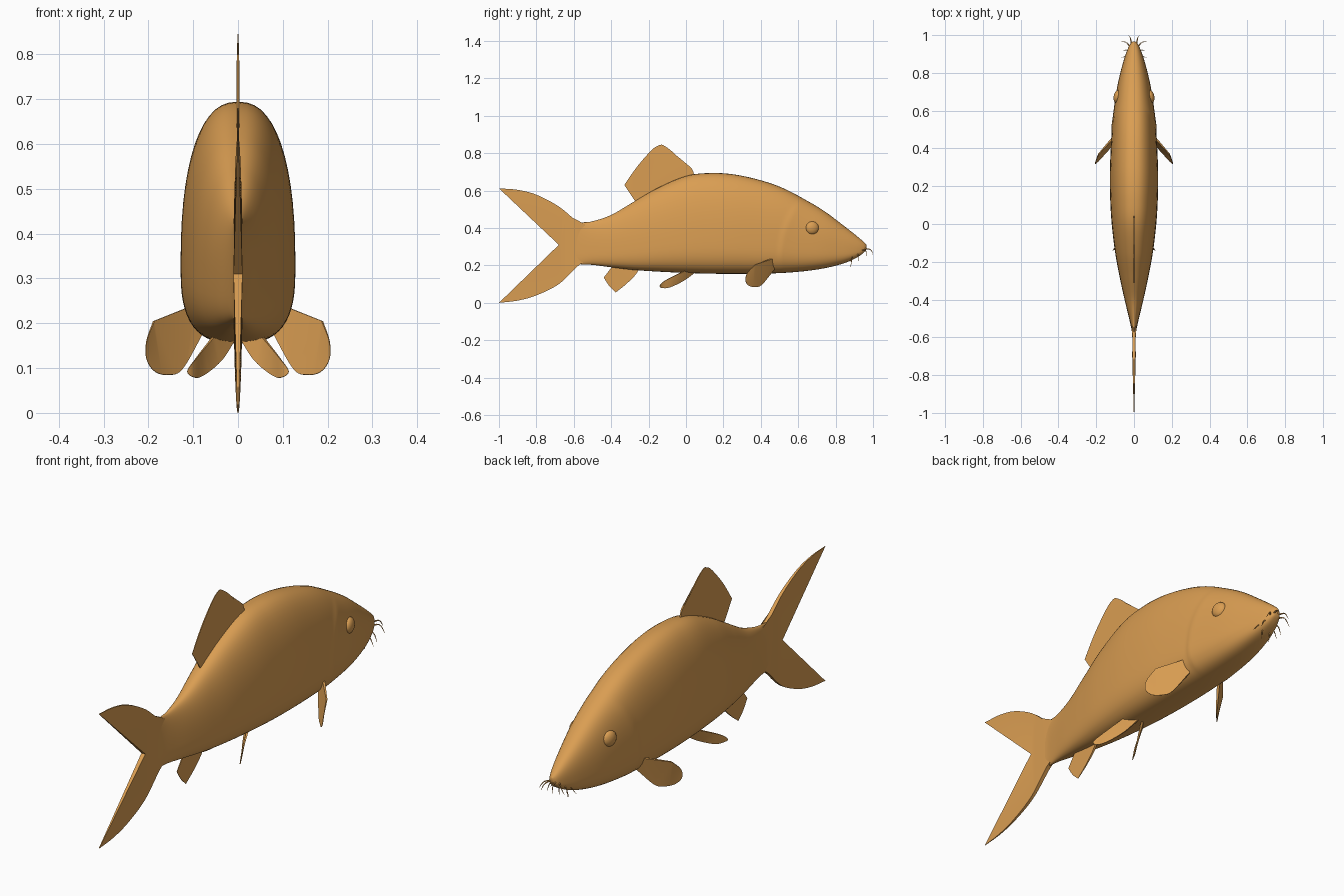
import bpy
import bmesh
import math
from mathutils import Vector

cube = bpy.data.objects.get("Cube")
if cube:
    bpy.data.objects.remove(cube, do_unlink=True)

golden = bpy.data.materials.new("golden_orange")
golden.use_nodes = True
colour = (0.70, 0.34, 0.085, 1)
golden.diffuse_color = colour
shader = next(n for n in golden.node_tree.nodes if n.type == 'BSDF_PRINCIPLED')
shader.inputs["Base Color"].default_value = colour
shader.inputs["Roughness"].default_value = 0.6


def finish(bm, name, angle=40):
    """Turn a bmesh into a smooth shaded object."""
    bmesh.ops.recalc_face_normals(bm, faces=bm.faces)
    mesh = bpy.data.meshes.new(name)
    bm.to_mesh(mesh)
    bm.free()
    mesh.materials.append(golden)
    obj = bpy.data.objects.new(name, mesh)
    bpy.context.collection.objects.link(obj)
    bpy.ops.object.select_all(action='DESELECT')
    obj.select_set(True)
    bpy.context.view_layer.objects.active = obj
    bpy.ops.object.shade_smooth_by_angle(angle=math.radians(angle))
    return obj


def spline(points, steps):
    """Smooth curve through the points, given in hundredths."""
    pts = [Vector(p) / 100 for p in points]
    if len(pts) == 2:
        return pts
    last = len(pts) - 1
    out = []
    for i in range(last):
        a, b = pts[i], pts[i + 1]
        before = pts[i - 1] if i else a * 2 - b
        after = pts[i + 2] if i + 2 <= last else b * 2 - a
        ta, tb = (b - before) / 2, (after - a) / 2
        for s in range(steps):
            t = s / steps
            t2, t3 = t * t, t * t * t
            out.append(a * (2 * t3 - 3 * t2 + 1) + ta * (t3 - 2 * t2 + t)
                       + b * (3 * t2 - 2 * t3) + tb * (t3 - t2))
    return out + [pts[-1]]


def gill_bulge(y, z):
    """Raised rear edge of the gill cover, fading towards the snout."""
    ahead = y - (0.49 + 1.3 * (z - 0.26) ** 2)
    if ahead < 0 or z > 0.56:
        return 0
    rise = min(ahead / 0.018, 1)
    fade = min((0.56 - z) / 0.06, 1)
    return 0.006 * rise * fade * math.exp(-ahead / 0.07)


def power(value, exponent):
    return math.copysign(abs(value) ** exponent, value)


# Body: stations of length position, underside, back and half width
STATIONS = [(-60, 21, 42.5, .8), (-56, 20.6, 43, 1.3), (-50, 20.3, 43.6, 2.6),
            (-40, 19, 47, 5), (-28, 17.6, 54, 7.6), (-15, 16.7, 61.5, 10),
            (0, 16, 67.8, 11.8), (13, 15.6, 69.4, 12.6), (26, 15.5, 68.6, 12.8),
            (40, 15.6, 65.5, 12.3), (52, 16, 61.3, 11.5), (64, 17, 55, 10.2),
            (74, 18.5, 49, 8.6), (84, 21, 41.5, 6.2), (91, 24, 36, 4),
            (95, 26.8, 32.6, 2.2), (96.5, 29, 31, .7)]
SIDES = 56
bm = bmesh.new()
rings = []
for y, low, high, half in spline(STATIONS, 10):
    middle = low + (high - low) * 0.32
    ring = []
    for k in range(SIDES):
        angle = math.tau * k / SIDES
        c, s = math.cos(angle), math.sin(angle)
        n = 2 / 2.4 if s > 0 else 2 / 2.8
        x = half * power(c, n)
        z = middle + power(s, n) * ((high - middle) if s > 0 else (middle - low))
        x += gill_bulge(y, z) * c
        ring.append(bm.verts.new((x, y, z)))
    rings.append(ring)
for a, b in zip(rings, rings[1:]):
    for k in range(SIDES):
        j = (k + 1) % SIDES
        bm.faces.new((a[k], a[j], b[j], b[k]))
bm.faces.new(rings[0])
bm.faces.new(rings[-1])
finish(bm, "body", 60)


def fin(name, strokes, root, thick, mirrored=False):
    """Thin blade inside joined strokes, thinning away from the root."""
    outline = []
    for stroke in strokes:
        outline += spline(stroke, 6)[:-1]
    root = Vector(root) / 100
    far = max((p - root).length for p in outline)
    normal = Vector()
    for p, q in zip(outline, outline[1:] + outline[:1]):
        normal += (p - root).cross(q - root)
    normal.normalize()
    for side, label in ((1, "left_"), (-1, "right_")) if mirrored else ((1, ""),):
        bm = bmesh.new()
        layers = []
        for sign in (1, -1):
            layer = []
            for p in outline:
                half = thick * (1.1 - (p - root).length / far)
                v = p + normal * half * sign
                layer.append(bm.verts.new((v.x * side, v.y, v.z)))
            layers.append(layer)
        front, back = layers
        caps = [bm.faces.new(front), bm.faces.new(back[::-1])]
        for k in range(len(front)):
            j = (k + 1) % len(front)
            bm.faces.new((front[k], back[k], back[j], front[j]))
        bmesh.ops.triangulate(bm, faces=caps)
        finish(bm, label + name, 35)


def flat(*points):
    """Stroke on the middle plane from length and height pairs."""
    return [(0, y, z) for y, z in points]


# Forked tail
fin("tail_fin", [
    flat((-54, 42), (-58, 43.3), (-68, 51.5), (-80, 57.8), (-90, 60.4), (-100, 61.2)),
    flat((-100, 61.2), (-68, 31)),
    flat((-68, 31), (-100, 0)),
    flat((-100, 0), (-90, 1.2), (-80, 4), (-68, 10), (-58, 19.5), (-54, 22)),
    flat((-54, 22), (-54, 42))], (0, -58, 31), 0.011)

# Dorsal and anal fins
fin("dorsal_fin", [
    flat((5, 66), (3, 72), (-1, 74), (-7, 80.5), (-12, 84.2), (-14, 84.5)),
    flat((-14, 84.5), (-18, 82), (-26, 73), (-33, 63)),
    flat((-33, 63), (-27, 54)),
    flat((-27, 54), (5, 66))], (0, -10, 62), 0.008)
fin("anal_fin", [
    flat((-24, 20), (-27, 15), (-32, 10), (-37.5, 5.6)),
    flat((-37.5, 5.6), (-41, 9), (-44, 13.5)),
    flat((-44, 13.5), (-39, 20)),
    flat((-39, 20), (-24, 20))], (0, -30, 20), 0.006)

# Paired fins
fin("pectoral_fin", [
    [(8, 47, 18), (12.5, 40.5, 9.8), (15.5, 37, 8.5), (18.5, 33.5, 9.2),
     (20.4, 31.8, 12), (20.4, 32.8, 16), (18.8, 37, 20.5)],
    [(18.8, 37, 20.5), (10, 47, 24)],
    [(10, 47, 24), (8, 47, 18)]], (9, 47, 21), 0.006, True)
fin("pelvic_fin", [
    [(0.8, 5, 16.5), (4, -2, 11.5), (8, -9, 8.2), (10, -13, 8),
     (11.3, -14, 9.3), (9.5, -11, 12), (5.5, -1, 17)],
    [(5.5, -1, 17), (0.8, 5, 16.5)]], (3, 3, 17), 0.005, True)

# Eyes: flattened domes set into the head
for side, label in ((1, "left"), (-1, "right")):
    bm = bmesh.new()
    bmesh.ops.create_uvsphere(bm, u_segments=24, v_segments=16, radius=0.035)
    for v in bm.verts:
        x, y, z = v.co
        v.co = (side * (0.087 + x * 0.6 - y * 0.15), 0.675 + y, 0.4 + z)
    finish(bm, label + "_eye")

# Barbels around the mouth: root, bend and tip
BARBELS = [((1, 94, 29), (2, 98.5, 28.5), (3, 100, 25.8)),
           ((1.5, 93, 28), (4, 96, 28), (6.5, 96.5, 24.5)),
           ((1.5, 91, 26.5), (4, 92, 25.5), (5.5, 92, 22)),
           ((1.5, 89, 26), (4, 89, 25), (6.5, 88, 22)),
           ((1, 88, 25), (2, 88.5, 23), (2, 88, 19))]
for side, label in ((1, "left"), (-1, "right")):
    bm = bmesh.new()
    for barbel in BARBELS:
        path = spline(barbel, 6)
        previous = None
        for i, p in enumerate(path):
            ahead = path[min(i + 1, len(path) - 1)] - path[max(i - 1, 0)]
            u = ahead.orthogonal().normalized()
            w = ahead.normalized().cross(u)
            radius = 0.0045 * (1 - 0.85 * i / (len(path) - 1))
            ring = []
            for k in range(6):
                t = math.tau * k / 6
                v = p + (u * math.cos(t) + w * math.sin(t)) * radius
                ring.append(bm.verts.new((v.x * side, v.y, v.z)))
            if previous:
                for k in range(6):
                    j = (k + 1) % 6
                    bm.faces.new((previous[k], previous[j], ring[j], ring[k]))
            previous = ring
        bm.faces.new(previous)
    finish(bm, label + "_barbels", 60)
